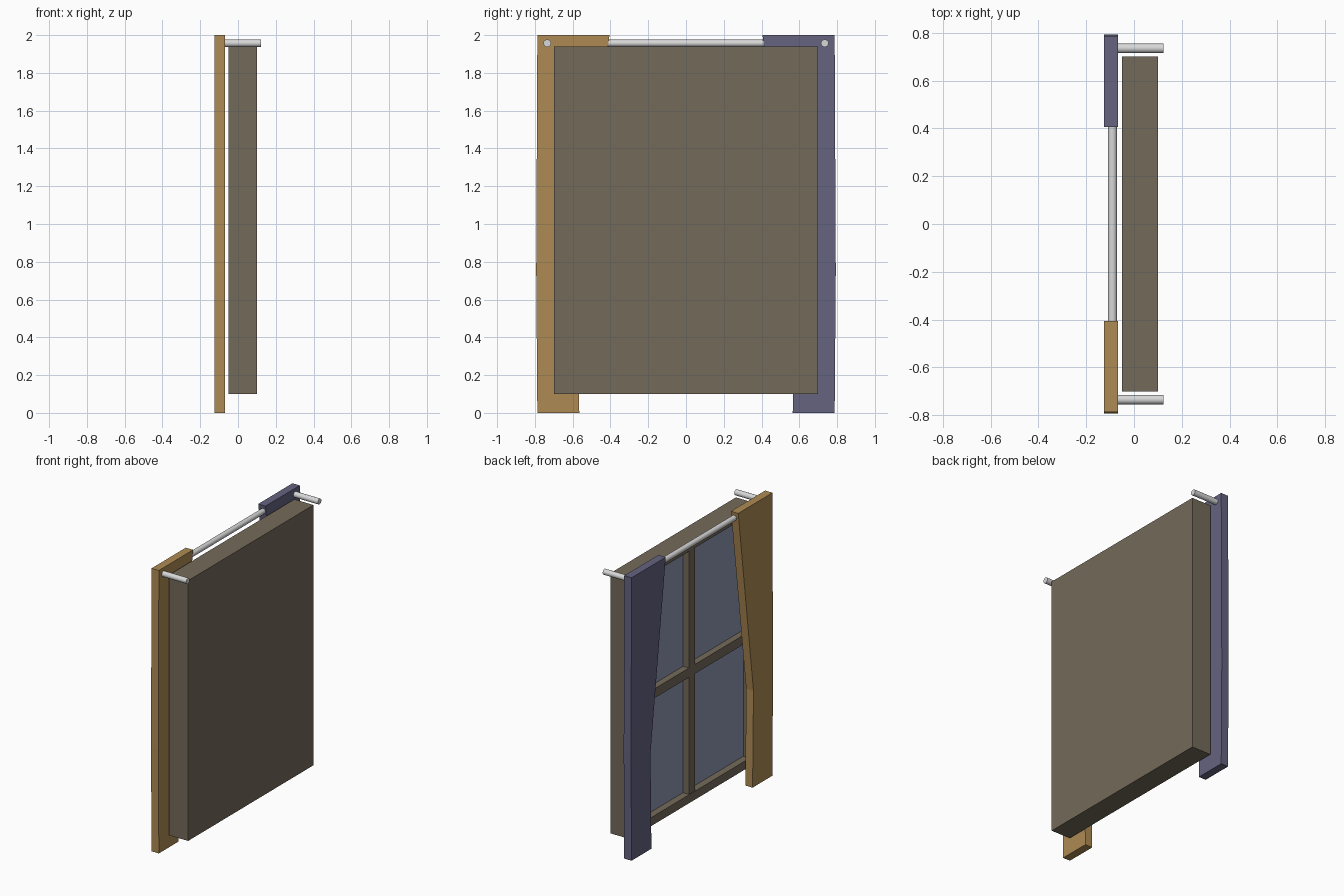
import bpy, bmesh
from mathutils import Vector

cube = bpy.data.objects.get("Cube")
if cube:
    bpy.data.objects.remove(cube, do_unlink=True)


def material(name, rgb):
    # sRGB bytes to linear
    lin = [((c / 255 + 0.055) / 1.055) ** 2.4 for c in rgb]
    m = bpy.data.materials.new(name)
    m.use_nodes = True
    m.diffuse_color = (*lin, 1)
    m.node_tree.nodes["Principled BSDF"].inputs["Base Color"].default_value = (*lin, 1)
    return m


WOOD = material("brown wood", (116, 106, 90))
GLASS = material("blue grey glass", (142, 152, 178))
OCHRE = material("ochre fabric", (174, 139, 84))
VIOLET = material("violet fabric", (101, 99, 128))
METAL = material("pale metal", (216, 216, 216))


def make(name, bm, mat):
    bmesh.ops.recalc_face_normals(bm, faces=bm.faces)
    mesh = bpy.data.meshes.new(name)
    bm.to_mesh(mesh)
    bm.free()
    mesh.materials.append(mat)
    ob = bpy.data.objects.new(name, mesh)
    bpy.context.collection.objects.link(ob)
    return ob


def box(name, lo, hi, mat):
    bm = bmesh.new()
    bmesh.ops.create_cube(bm, size=1)
    lo, hi = Vector(lo), Vector(hi)
    for v in bm.verts:
        v.co = (lo + hi) / 2 + v.co * (hi - lo)
    return make(name, bm, mat)


def rod(name, a, b, radius, mat):
    a, b = Vector(a), Vector(b)
    bpy.ops.mesh.primitive_cylinder_add(vertices=20, radius=radius, depth=(b - a).length,
                                        location=(a + b) / 2)
    ob = bpy.context.object
    ob.name = name
    ob.rotation_euler = (b - a).to_track_quat("Z", "Y").to_euler()
    ob.data.materials.append(mat)
    bpy.ops.object.shade_smooth_by_angle()
    return ob


# Window: solid back, recessed glass, frame and crossbars
BACK, FACE, PANE = 0.10, -0.05, 0.0
W, Z0, Z1, RIM, BAR = 0.70, 0.10, 1.94, 0.06, 0.033
MID = (Z0 + Z1) / 2
box("window_back", (PANE + 0.01, -W, Z0), (BACK, W, Z1), WOOD)
box("glass", (PANE, RIM - W, Z0 + RIM), (PANE + 0.009, W - RIM, Z1 - RIM), GLASS)
for side, y in (("front", -W), ("back", W - RIM)):
    box(side + "_jamb", (FACE, y, Z0), (PANE + 0.01, y + RIM, Z1), WOOD)
for level, z in (("bottom", Z0), ("top", Z1 - RIM)):
    box(level + "_rail", (FACE, RIM - W, z), (PANE + 0.01, W - RIM, z + RIM), WOOD)
box("upright_bar", (FACE + 0.004, -BAR, Z0 + RIM), (PANE, BAR, Z1 - RIM), WOOD)
for side, y in (("front", RIM - W), ("back", BAR)):
    box(side + "_cross_bar", (FACE + 0.004, y, MID - BAR),
        (PANE, y + W - RIM - BAR, MID + BAR), WOOD)

# Curtains: tapered profile extruded through the fabric thickness
PROFILE = [(0.787, 0), (0.793, 0.75), (0.787, 2), (0.405, 2), (0.575, 0.68), (0.565, 0)]
for name, sign, mat in (("front_curtain", -1, OCHRE), ("back_curtain", 1, VIOLET)):
    bm = bmesh.new()
    face = bm.faces.new([bm.verts.new((-0.125, sign * y, z)) for y, z in PROFILE])
    out = bmesh.ops.extrude_face_region(bm, geom=[face])
    bmesh.ops.translate(bm, vec=(0.057, 0, 0),
                        verts=[g for g in out["geom"] if isinstance(g, bmesh.types.BMVert)])
    make(name, bm, mat)

# Curtain rod with its two wall brackets
ROD_X, ROD_Z, END = -0.09, 1.957, 0.735
rod("curtain_rod", (ROD_X, -END, ROD_Z), (ROD_X, END, ROD_Z), 0.019, METAL)
for name, y in (("front_bracket", -END), ("back_bracket", END)):
    rod(name, (ROD_X, y, ROD_Z), (0.123, y, ROD_Z), 0.02, METAL)
